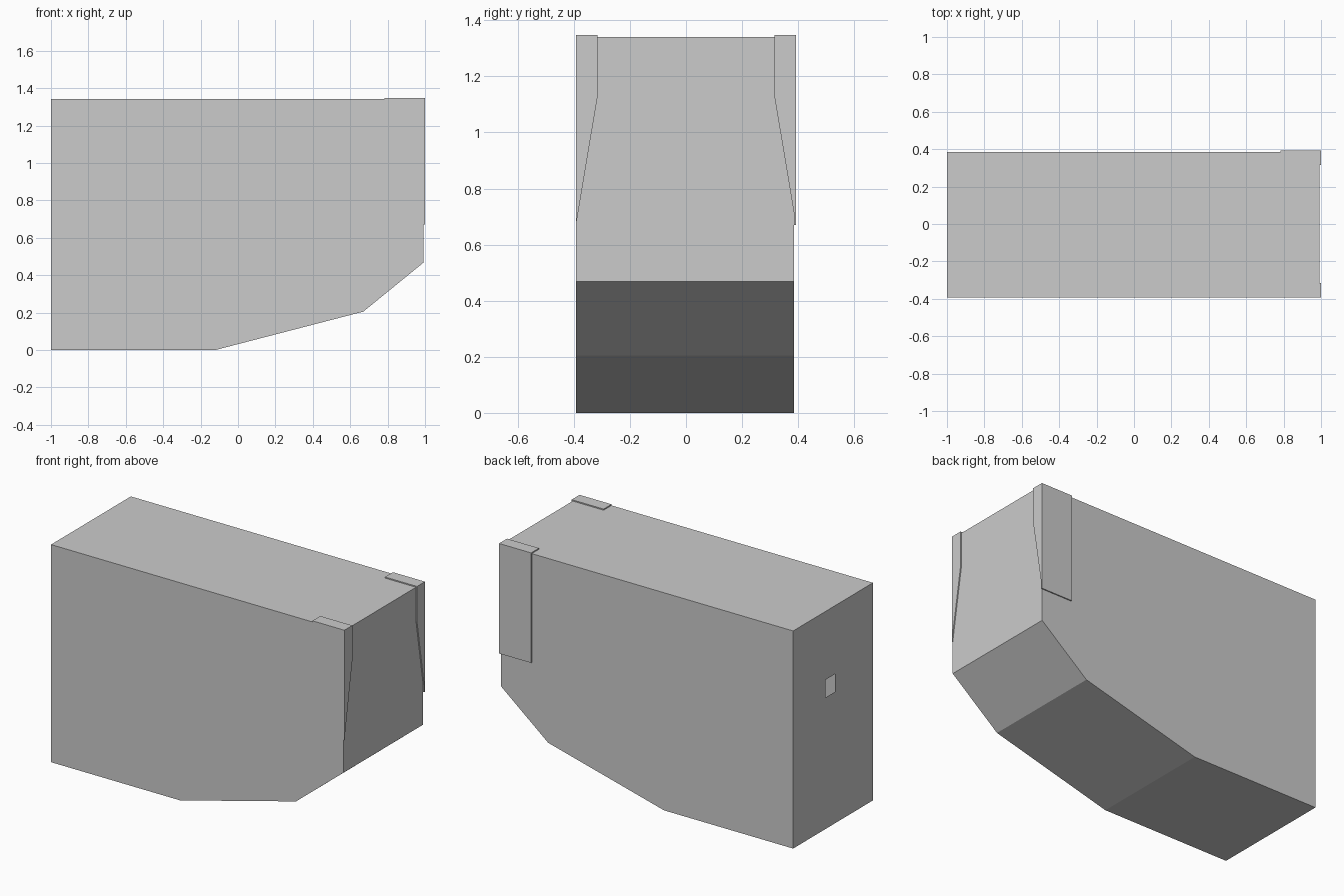
import bpy, bmesh
from mathutils import Vector

if "Cube" in bpy.data.objects:
    bpy.data.objects.remove(bpy.data.objects["Cube"])

X0, X1 = -1.0, 0.993
Y0, Y1 = -0.392, 0.385
TOP, T = 1.341, 0.007   # body height and bracket plate thickness


def finish(bm, name):
    bmesh.ops.recalc_face_normals(bm, faces=bm.faces[:])
    mesh = bpy.data.meshes.new(name)
    bm.to_mesh(mesh)
    bm.free()
    obj = bpy.data.objects.new(name, mesh)
    bpy.context.collection.objects.link(obj)
    return obj


def prism(bm, points, offset):
    """Extrude a flat outline along an offset; returns its end loops and faces."""
    a = [bm.verts.new(p) for p in points]
    b = [bm.verts.new(Vector(p) + Vector(offset)) for p in points]
    n = len(a)
    caps = [bm.faces.new(a), bm.faces.new(b)]
    sides = [bm.faces.new((a[i], a[(i + 1) % n], b[(i + 1) % n], b[i])) for i in range(n)]
    return a, b, caps, sides


# Hollow body with chamfered underside
bm = bmesh.new()
profile = [(X0, 0), (-0.12, 0), (0.67, 0.205), (X1, 0.468), (X1, TOP), (X0, TOP)]
a, b, caps, sides = prism(bm, [(x, Y0, z) for x, z in profile], (0, Y1 - Y0, 0))

# Small square opening in the left end
bm.faces.remove(sides[-1])
outer = [a[0], b[0], b[-1], a[-1]]
hole = [bm.verts.new((X0, y, z)) for y, z in
        [(-0.022, 0.81), (0.07, 0.81), (0.07, 0.92), (-0.022, 0.92)]]
for i in range(4):
    j = (i + 1) % 4
    bm.faces.new((outer[i], outer[j], hole[j], hole[i]))
finish(bm, "body")


# Thin corner brackets wrapping the upper right corners
def bracket(name, outer_y, inner_y, side_plate):
    bm = bmesh.new()
    xb, xe, zt = 0.782, X1 + T, TOP + T
    # top plate
    prism(bm, [(xb, outer_y, TOP), (xe, outer_y, TOP), (xe, inner_y, TOP), (xb, inner_y, TOP)],
          (0, 0, T))
    # end tab and tapering tail
    prism(bm, [(X1, outer_y, zt), (X1, inner_y, zt), (X1, inner_y, 1.13), (X1, outer_y, 1.13)],
          (T, 0, 0))
    prism(bm, [(X1, outer_y, 1.13), (X1, inner_y, 1.13), (X1, outer_y, 0.67)], (T, 0, 0))
    # raised side plate
    if side_plate:
        prism(bm, [(xb, Y1, 0.67), (xe, Y1, 0.67), (xe, Y1, zt), (xb, Y1, zt)],
              (0, outer_y - Y1, 0))
    finish(bm, name)


bracket("front_corner_bracket", Y0, -0.315, False)
bracket("back_corner_bracket", Y1 + T, 0.315, True)
